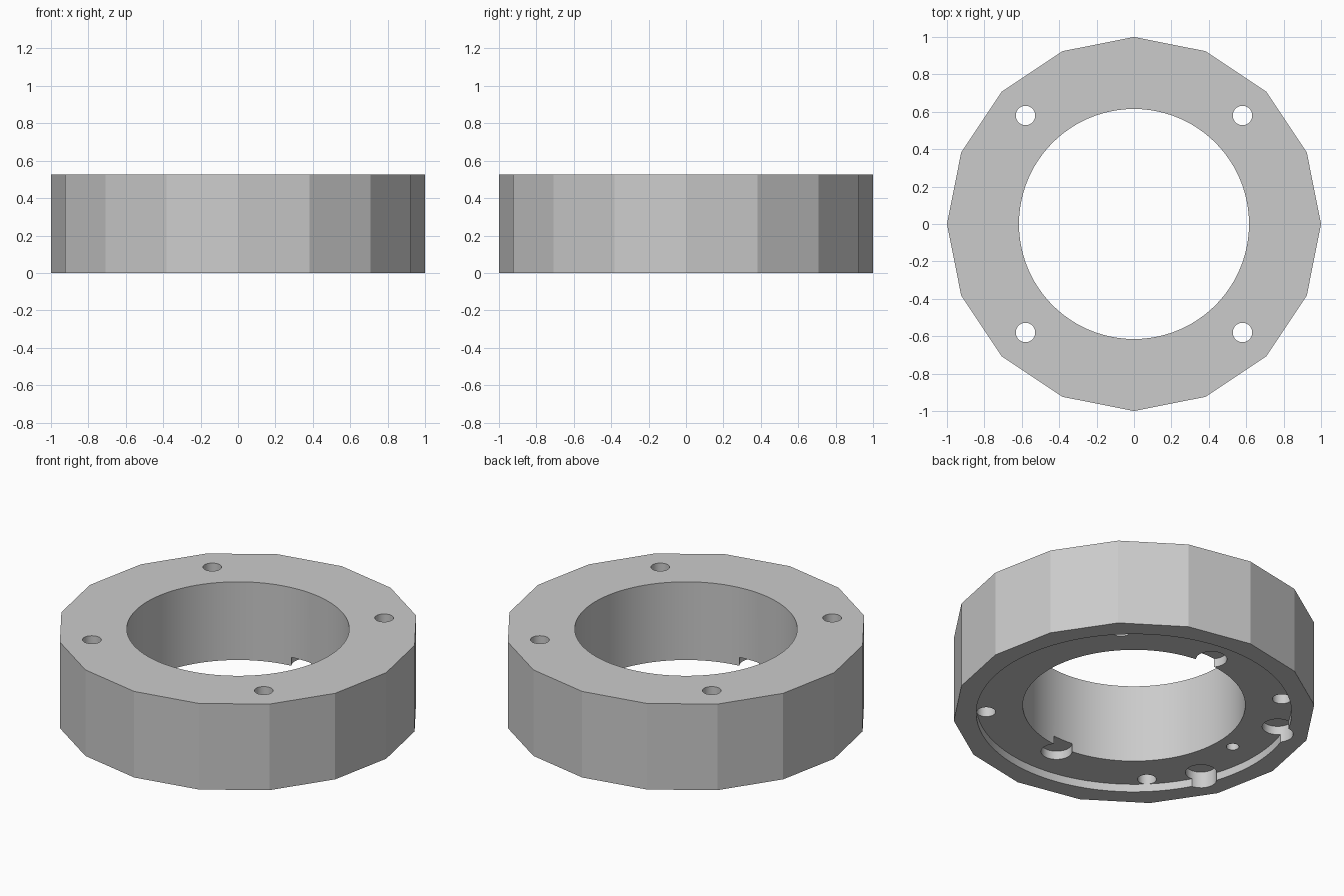
import bpy
import math

if "Cube" in bpy.data.objects:
    bpy.data.objects.remove(bpy.data.objects["Cube"], do_unlink=True)

HEIGHT = 0.525
RECESS = 0.048
POCKET = 0.10

grey = bpy.data.materials.new("plain_grey")
grey.use_nodes = True
grey.diffuse_color = (0.6, 0.6, 0.6, 1)
grey.node_tree.nodes["Principled BSDF"].inputs["Base Color"].default_value = (0.6, 0.6, 0.6, 1)


def cylinder(name, radius, bottom, top, x=0, y=0, sides=32):
    bpy.ops.mesh.primitive_cylinder_add(
        vertices=sides, radius=radius, depth=top - bottom,
        location=(x, y, (bottom + top) / 2))
    obj = bpy.context.object
    obj.name = name
    obj.data.materials.append(grey)
    return obj


# Sixteen-sided outer body
ring = cylinder("ring_body", 1, 0, HEIGHT, sides=16)

# Central bore and shallow round recess underneath
cutters = [
    cylinder("bore_cutter", 0.615, -0.1, HEIGHT + 0.1, sides=96),
    cylinder("recess_cutter", 0.872, -0.1, RECESS, sides=96),
]

# Four through bolt holes
for x in (-0.58, 0.58):
    for y in (-0.58, 0.58):
        cutters.append(cylinder("bolt_hole_cutter", 0.052, -0.1, HEIGHT + 0.1, x, y))

# Round pockets at the bore edge and the recess edge, in mirrored pairs
for side in (-1, 1):
    cutters.append(cylinder("bore_pocket_cutter", 0.086, -0.1, POCKET, 0, side * 0.666))
    cutters.append(cylinder("rim_pocket_cutter", 0.086, -0.1, POCKET, -0.76, side * 0.33))

# Small blind pin hole
cutters.append(cylinder("pin_hole_cutter", 0.035, -0.1, 0.2, -0.712, 0))

# Cut everything out of the body
bpy.context.view_layer.objects.active = ring
for cutter in cutters:
    cutter.hide_render = True
    cut = ring.modifiers.new("cut", "BOOLEAN")
    cut.operation = "DIFFERENCE"
    cut.solver = "EXACT"
    cut.object = cutter
    bpy.ops.object.modifier_apply(modifier=cut.name)
for cutter in cutters:
    bpy.data.objects.remove(cutter, do_unlink=True)

# Smooth round walls, flat outer facets
bpy.ops.object.select_all(action="DESELECT")
ring.select_set(True)
bpy.context.view_layer.objects.active = ring
bpy.ops.object.shade_smooth_by_angle(angle=math.radians(20))
